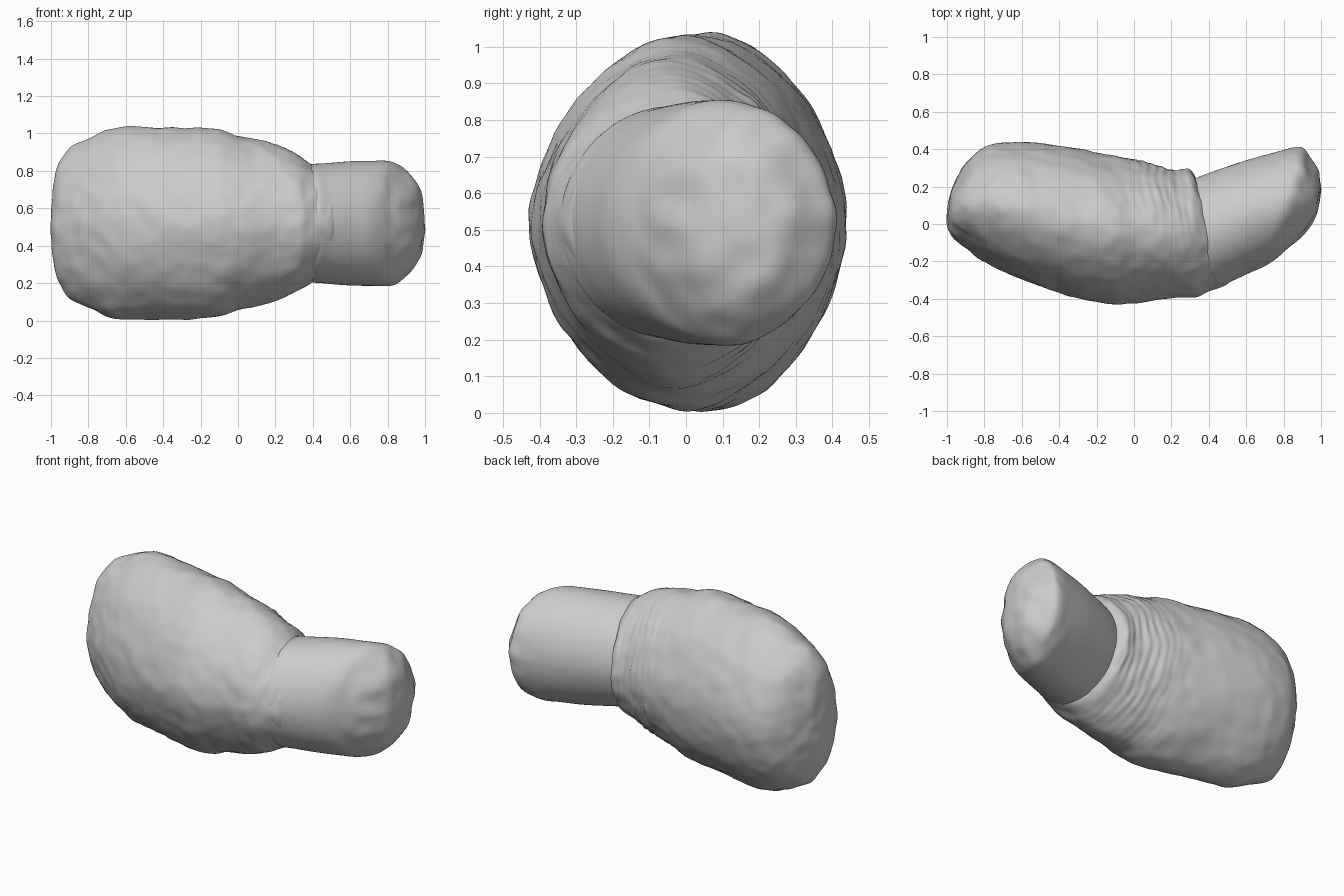
import bpy, bmesh
from math import sin, cos, pi, exp, copysign
from mathutils import Vector, noise

if "Cube" in bpy.data.objects:
    bpy.data.objects.remove(bpy.data.objects["Cube"])

AROUND = 112
ZC = 0.52


def spline(rings, steps):
    """Catmull-Rom interpolation of the ring parameters."""
    out = []
    n = len(rings)
    for i in range(n - 1):
        a, b, c, d = (rings[max(0, min(n - 1, k))] for k in (i - 1, i, i + 1, i + 2))
        for s in range(steps):
            t = s / steps
            out.append([0.5 * (2 * q + (r - p) * t + (2 * p - 5 * q + 4 * r - w) * t * t
                               + (3 * q - p - 3 * r + w) * t ** 3)
                        for p, q, r, w in zip(a, b, c, d)])
    out.append(list(rings[-1]))
    return out


def loft(name, rings, steps, power, relief):
    """Skin tilted oval rings: (back x, back y, front x, front y, half height)."""
    def bend(v):
        return copysign(abs(v) ** (2 / power), v)

    bm = bmesh.new()
    loops = []
    for xu, yu, xl, yl, h in spline(rings, steps):
        mid = Vector(((xu + xl) / 2, (yu + yl) / 2, ZC))
        half = Vector(((xu - xl) / 2, (yu - yl) / 2, 0))
        loops.append([bm.verts.new(mid + half * bend(cos(2 * pi * k / AROUND))
                                   + Vector((0, 0, h * bend(sin(2 * pi * k / AROUND)))))
                      for k in range(AROUND)])
    for a, b in zip(loops, loops[1:]):
        for k in range(AROUND):
            j = (k + 1) % AROUND
            bm.faces.new((a[k], a[j], b[j], b[k]))
    bm.faces.new(loops[0])
    bm.faces.new(loops[-1])
    bmesh.ops.recalc_face_normals(bm, faces=bm.faces)
    bm.normal_update()
    moves = [(v, v.normal * relief(v.co)) for v in bm.verts]
    for v, m in moves:
        v.co += m
    mesh = bpy.data.meshes.new(name)
    bm.to_mesh(mesh)
    bm.free()
    mesh.shade_smooth()
    obj = bpy.data.objects.new(name, mesh)
    bpy.context.collection.objects.link(obj)
    return obj


def body_relief(p):
    # soft lumps, plus fine wrinkles near the neck, strongest at the back
    lumps = 0.008 * noise.noise(p * 5) + 0.006 * noise.noise(p * 13)
    mask = exp(-((p.x - 0.14) / 0.15) ** 2) * max(0.12, min(1, (p.y + 0.25) / 0.4))
    mask *= 0.6 + 0.8 * noise.noise(p * 7)
    x = p.x + 0.14 * p.y + 0.025 * noise.noise(p * 6)
    return lumps + mask * 0.005 * sin(2 * pi * x / 0.045)


def tip_relief(p):
    # smooth shaft, dented end
    dent = max(0, min(1, (p.x - 0.74) / 0.12))
    return 0.003 * noise.noise(p * 4) + dent * 0.011 * noise.noise(p * 10)


# Large swollen body, fading into the tip along its front
loft("body", [
    (-1.0, .06, -1.0, .03, .05), (-.992, .13, -.992, -.02, .18),
    (-.965, .21, -.965, -.07, .31), (-.9, .32, -.9, -.13, .405),
    (-.8, .41, -.8, -.20, .455), (-.65, .44, -.65, -.28, .51),
    (-.4, .42, -.4, -.365, .513), (-.13, .37, -.13, -.425, .505),
    (0, .345, .02, -.42, .465), (.12, .315, .18, -.395, .435),
    (.22, .295, .32, -.393, .39), (.29, .295, .38, -.375, .355),
    (.32, .265, .45, -.342, .318), (.34, .20, .52, -.300, .27),
    (.36, .10, .50, -.20, .15)], 10, 1.78, body_relief)

# Narrower tip emerging from the body
loft("tip", [
    (.25, .20, .30, -.30, .27), (.32, .24, .42, -.345, .312),
    (.45, .29, .50, -.315, .322), (.6, .34, .62, -.26, .333),
    (.74, .38, .70, -.225, .335), (.85, .407, .76, -.185, .335),
    (.91, .40, .81, -.14, .31), (.96, .33, .89, -.07, .25),
    (.99, .27, .955, .01, .17), (1.0, .20, .995, .12, .05)], 6, 1.92, tip_relief)
